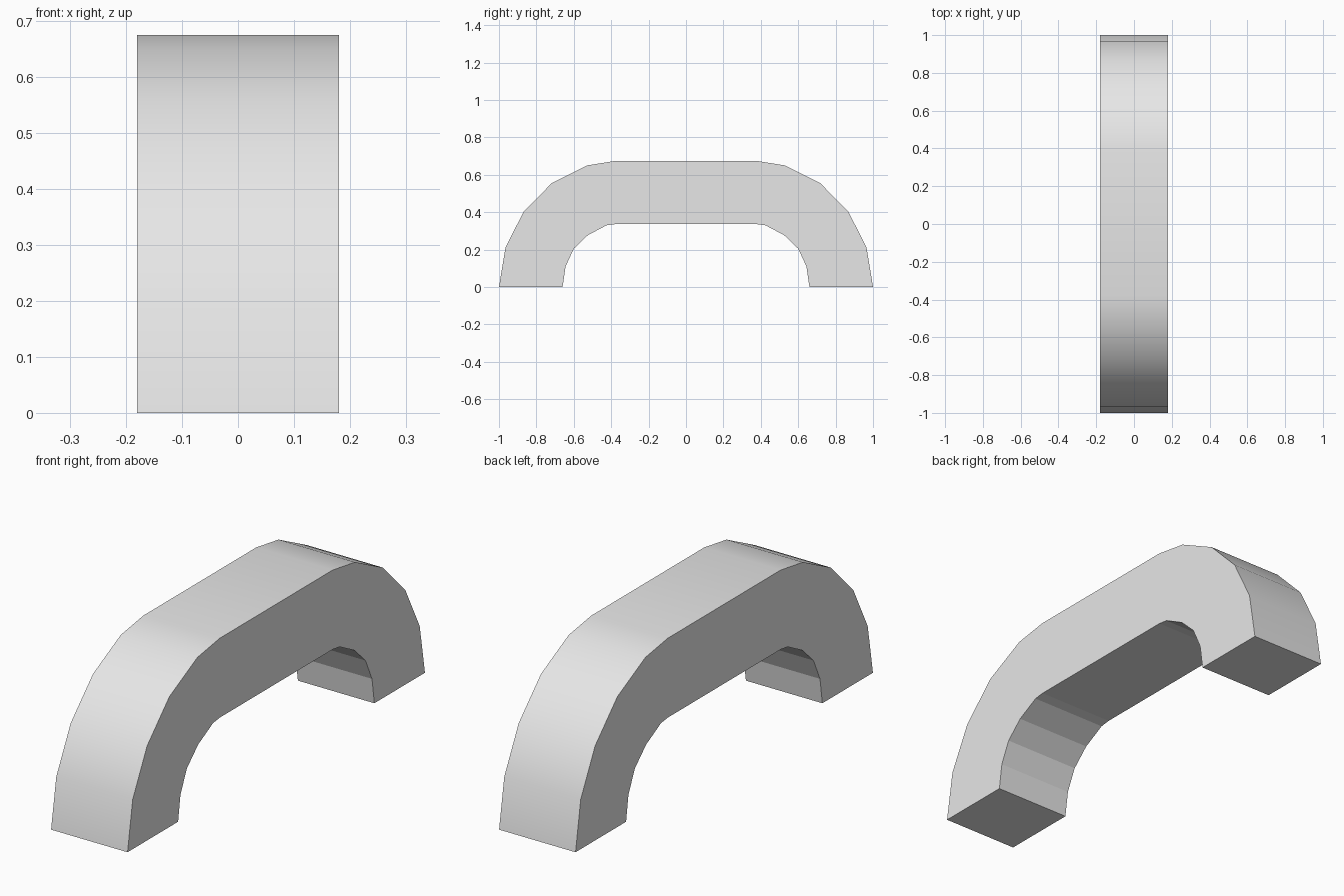
import bpy, bmesh

if "Cube" in bpy.data.objects:
    bpy.data.objects.remove(bpy.data.objects["Cube"])

HALF_WIDTH = 0.18
# One half of the arch profile (y, z), from foot to crown
OUTER = [(1.0, 0.0), (0.965, 0.212), (0.868, 0.403), (0.718, 0.555), (0.53, 0.65), (0.38, 0.674)]
INNER = [(0.66, 0.0), (0.644, 0.11), (0.60, 0.205), (0.525, 0.277), (0.425, 0.33), (0.38, 0.336)]


def mirrored(half):
    return half + [(-y, z) for y, z in reversed(half)]


outer, inner = mirrored(OUTER), mirrored(INNER)
profile = outer + inner[::-1]
n = len(profile)

# Arch handle: profile extruded across x
bm = bmesh.new()
left, right = [[bm.verts.new((x, y, z)) for y, z in profile] for x in (-HALF_WIDTH, HALF_WIDTH)]
bm.faces.new(left)
bm.faces.new(right[::-1])
for i in range(n):
    j = (i + 1) % n
    face = bm.faces.new((left[i], right[i], right[j], left[j]))
    face.smooth = i < len(outer) - 1      # rounded outside, faceted inside
bmesh.ops.recalc_face_normals(bm, faces=bm.faces)

# Sharp edges wherever a smooth face meets a flat one
for edge in bm.edges:
    edge.smooth = all(f.smooth for f in edge.link_faces)

mesh = bpy.data.meshes.new("arch_handle")
bm.to_mesh(mesh)
bm.free()
handle = bpy.data.objects.new("arch_handle", mesh)
bpy.context.collection.objects.link(handle)

# Single light grey colour
grey = bpy.data.materials.new("light grey")
grey.diffuse_color = (0.8, 0.8, 0.8, 1.0)
grey.use_nodes = True
grey.node_tree.nodes["Principled BSDF"].inputs["Base Color"].default_value = grey.diffuse_color
mesh.materials.append(grey)
